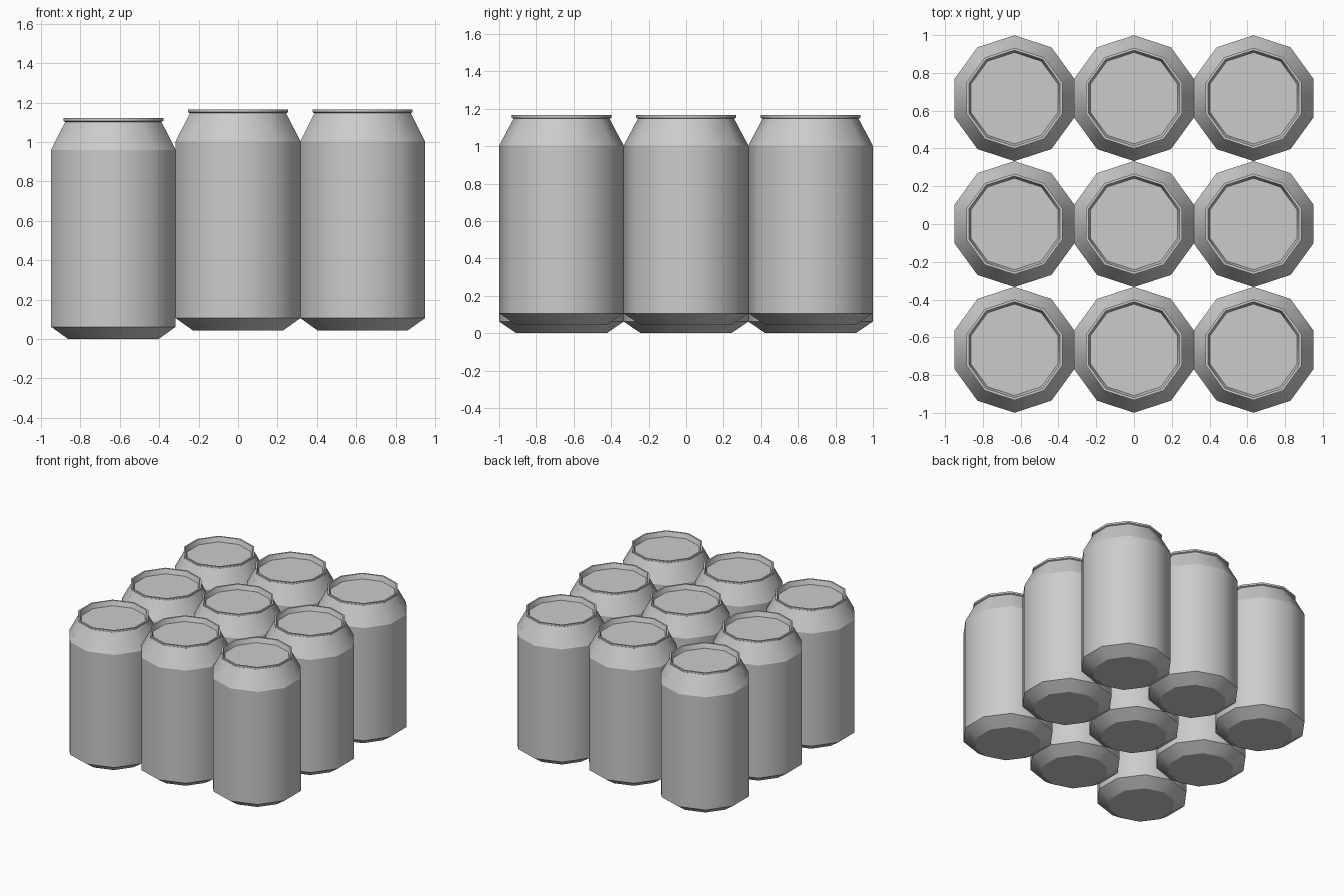
import bpy, bmesh, math

if "Cube" in bpy.data.objects:
    bpy.data.objects.remove(bpy.data.objects["Cube"])

SIDES = 10
# Can profile from base to recessed lid: (corner radius, height)
PROFILE = [
    (0.242, 0.0), (0.333, 0.062), (0.333, 0.96),    # base taper and body
    (0.257, 1.103), (0.267, 1.108), (0.267, 1.122),  # neck and rim
    (0.254, 1.122), (0.242, 1.085),                  # recess wall
]


def can_mesh():
    bm = bmesh.new()
    rings = []
    for r, z in PROFILE:
        ring = []
        for i in range(SIDES):
            a = math.pi / 2 + 2 * math.pi * i / SIDES
            ring.append(bm.verts.new((r * math.cos(a), r * math.sin(a), z)))
        rings.append(ring)
    for low, high in zip(rings, rings[1:]):
        for i in range(SIDES):
            j = (i + 1) % SIDES
            bm.faces.new((low[i], low[j], high[j], high[i])).smooth = True
    # base and lid
    bm.faces.new(rings[0][::-1])
    bm.faces.new(rings[-1])
    # crisp edge around every ring, smooth around the can
    for ring in rings:
        for i in range(SIDES):
            bm.edges.get((ring[i], ring[(i + 1) % SIDES])).smooth = False
    mesh = bpy.data.meshes.new("can")
    bm.to_mesh(mesh)
    bm.free()
    return mesh


# Three by three pack, the left column sits slightly lower
mesh = can_mesh()
for col in range(3):
    for row in range(3):
        can = bpy.data.objects.new(f"can_{col}_{row}", mesh)
        can.location = ((col - 1) * 0.633, (row - 1) * 0.666, 0.0 if col == 0 else 0.044)
        bpy.context.collection.objects.link(can)
